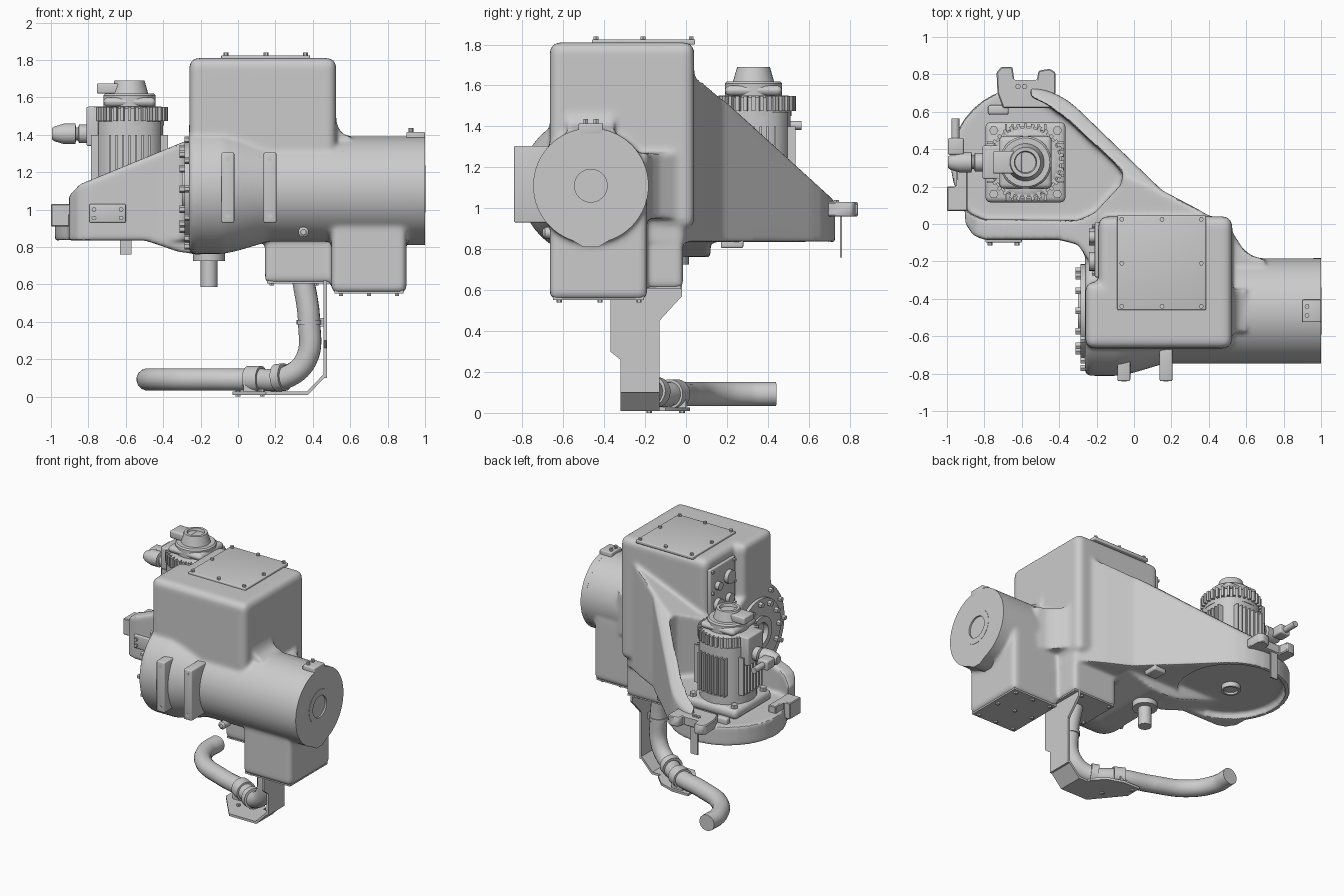
import bpy, bmesh
from math import pi, cos, sin, radians
from mathutils import Vector, Matrix

X, Y, Z = (1, 0, 0), (0, 1, 0), (0, 0, 1)


def finish(name, bm):
    bmesh.ops.recalc_face_normals(bm, faces=bm.faces[:])
    me = bpy.data.meshes.new(name)
    bm.to_mesh(me)
    bm.free()
    ob = bpy.data.objects.new(name, me)
    bpy.context.collection.objects.link(ob)
    return ob


def prism(name, pts, a, b, axis='z', bev=0.0, planes=(), seg=3):
    """Extrude a 2D outline between a and b; optionally slice off tops."""
    put = {'z': lambda p, t: (p[0], p[1], t), 'y': lambda p, t: (p[0], t, p[1]),
           'x': lambda p, t: (t, p[0], p[1])}[axis]
    bm = bmesh.new()
    f = bm.faces.new([bm.verts.new(put(p, a)) for p in pts])
    ext = bmesh.ops.extrude_face_region(bm, geom=[f])['geom']
    for v in ext:
        if isinstance(v, bmesh.types.BMVert):
            v.co = put({'z': (v.co.x, v.co.y), 'y': (v.co.x, v.co.z), 'x': (v.co.y, v.co.z)}[axis], b)
    # older extrudes drop the source face: close it again if open
    rim = [e for e in bm.edges if e.is_boundary]
    if rim:
        bmesh.ops.holes_fill(bm, edges=rim, sides=0)
    bmesh.ops.recalc_face_normals(bm, faces=bm.faces[:])
    for co, no in planes:
        bmesh.ops.bisect_plane(bm, geom=bm.verts[:] + bm.edges[:] + bm.faces[:],
                               plane_co=co, plane_no=no, clear_outer=True)
        bmesh.ops.holes_fill(bm, edges=[e for e in bm.edges if e.is_boundary], sides=0)
    if bev:
        bmesh.ops.bevel(bm, geom=bm.edges[:], offset=bev, segments=seg, profile=0.5,
                        affect='EDGES', clamp_overlap=True)
    return finish(name, bm)


def box(name, lo, hi, bev=0.0, seg=3):
    return prism(name, [(lo[0], lo[1]), (hi[0], lo[1]), (hi[0], hi[1]), (lo[0], hi[1])],
                 lo[2], hi[2], bev=bev, seg=seg)


def lathe(name, prof, c, axis=Z, n=48, closed=False):
    """Turn (radius, distance) pairs around an axis through c."""
    bm = bmesh.new()
    vs = [bm.verts.new((r, 0, t)) for r, t in prof]
    es = [bm.edges.new(p) for p in zip(vs, vs[1:])]
    if closed:
        es.append(bm.edges.new((vs[-1], vs[0])))
    bmesh.ops.spin(bm, geom=vs + es, cent=(0, 0, 0), axis=(0, 0, 1), angle=2 * pi, steps=n)
    bmesh.ops.remove_doubles(bm, verts=bm.verts[:], dist=1e-5)
    q = Vector(Z).rotation_difference(Vector(axis).normalized())
    bmesh.ops.transform(bm, verts=bm.verts[:], matrix=Matrix.Translation(c) @ q.to_matrix().to_4x4())
    return finish(name, bm)


def cyl(name, c, r, length, axis=Z, n=32):
    return lathe(name, [(0, 0), (r, 0), (r, length), (0, length)], c, axis, n)


def ring(name, c, r0, r1, length, axis=Z, n=48):
    return lathe(name, [(r0, 0), (r1, 0), (r1, length), (r0, length)], c, axis, n, True)


def select(obs):
    bpy.ops.object.select_all(action='DESELECT')
    for o in obs:
        o.select_set(True)
    bpy.context.view_layer.objects.active = obs[0]


def join(name, obs):
    select(obs)
    bpy.ops.object.join()
    obs[0].name = name
    return obs[0]


def bolts(name, places, axis, r=0.013, h=0.016):
    join(name, [cyl(name, p, r, h, axis, 6) for p in places])


def apply_mod(ob, kind, **kw):
    m = ob.modifiers.new(kind, kind)
    for k, v in kw.items():
        setattr(m, k, v)
    select([ob])
    bpy.ops.object.modifier_apply(modifier=m.name)


def cut(ob, cutter):
    cutter.hide_render = True
    apply_mod(ob, 'BOOLEAN', operation='DIFFERENCE', solver='EXACT', object=cutter)
    bpy.data.objects.remove(cutter)


# ---- cast housing: arm with sloped walls and motor pocket
mx, my = -0.58, 0.33
BY, BZ = -0.465, 1.11
arc = [(mx + 0.4 * cos(radians(a)), my + 0.4 * sin(radians(a))) for a in range(45, 216, 10)]
arm = prism('arm', [(0.52, -0.35), (0.51, -0.02), (0.34, 0.08), (0.15, 0.18)] + arc +
            [(-0.9, 0), (-0.86, -0.06), (-0.8, -0.085), (-0.4, -0.085), (-0.3, -0.11),
             (-0.24, -0.2), (-0.2, -0.35)], 0.835, 1.9, planes=[
    ((0, 0, 1.66), Z), ((0, 0.04, 1.66), (0, 0.91, 1)),
    ((-0.26, 0, 1.375), (-0.41, 0, 1)), ((-0.85, 0, 1.13), (-1.08, 0, 1))])
cut(arm, prism('pocket', [(-1.2, 0.15), (-0.94, 0.14), (-0.88, 0.06), (-0.8, 0.025), (-0.3, 0.02),
                          (-0.21, 0.06), (-0.07, 0.21), (-0.06, 0.27), (-0.11, 0.33), (-0.36, 0.56),
                          (-0.47, 0.64), (-0.55, 0.68), (-0.6, 0.95), (-1.2, 0.95)], 0.98, 2.2))
cut(arm, cyl('recess', (mx, my, 0.7), 0.365, 0.18))

# ---- rest of the casting, fused and softened into one skin
cast = [
    arm,
    box('body', (-0.19, -0.665, 0.9), (0.525, 0.04, 1.81), 0.045),
    box('body_column', (-0.26, -0.665, 0.9), (0.1, -0.31, 1.81), 0.045),
    lathe('barrel', [(0, -0.262), (0.335, -0.262), (0.347, -0.24), (0.347, -0.08), (0.33, 0),
                     (0.282, 0.16), (0.282, 0.99), (0, 0.99)], (0, BY, BZ), X, 64),
    box('leg', (0.5, -0.665, 0.555), (0.9, -0.19, 1.05), 0.03),
    box('small_leg', (0.145, -0.36, 0.61), (0.51, -0.015, 1.0), 0.02),
    prism('belly', [(-0.62, 0.87), (-0.45, 0.82), (-0.32, 0.775), (-0.2, 0.76), (-0.08, 0.765),
                    (0.15, 0.83), (0.15, 0.95), (-0.6, 0.95)], -0.085, 0.12, 'y'),
    prism('belly_inner', [(-0.24, 0.76), (-0.08, 0.765), (0.15, 0.83), (0.15, 0.95), (-0.24, 0.95)],
          -0.45, 0, 'y'),
    prism('side_fillet', [(0.5, -0.01), (0.53, -0.05), (0.58, -0.13), (0.63, -0.17), (0.7, -0.19),
                          (0.7, -0.4), (0.5, -0.4)], 0.95, 1.27),
    prism('top_fillet', [(0.5, 1.5), (0.525, 1.47), (0.54, 1.43), (0.56, 1.405), (0.6, 1.39),
                         (0.6, 1.3), (0.5, 1.3)], -0.58, -0.35, 'y'),
]
housing = join('cast_housing', cast)
apply_mod(housing, 'REMESH', mode='VOXEL', voxel_size=0.0125)
apply_mod(housing, 'SMOOTH', factor=0.5, iterations=8)
cut(housing, cyl('bore', (-0.6, BY, BZ), 0.08, 2))

# ---- barrel nose, tip and key block
ring('barrel_nose', (0.96, BY, BZ), 0.08, 0.282, 0.04, X, 64)
lathe('nose_ring', [(0.08, 0), (0.125, 0), (0.125, 0.042), (0.08, 0.042)], (0.96, BY, BZ), X, 48, True)
prism('nose_tip', [(-0.65, 0.9), (-0.5, 0.81), (-0.43, 0.81), (-0.28, 0.9), (-0.35, 0.95), (-0.58, 0.95)],
      0.9, 1.0, 'x')
box('key_block', (0.9, -0.525, 1.36), (1.0, -0.405, 1.415), 0.006)
bolts('key_bolts', [(0.925, y, 1.41) for y in (-0.49, -0.44)], Z, h=0.025)

# ---- covers with bolts
box('top_cover', (-0.09, -0.46, 1.80), (0.385, 0.045, 1.825), 0.006)
bolts('top_cover_bolts', [(x, y, 1.82) for x in (-0.065, 0.15, 0.36) for y in (-0.44, -0.21, 0.025)
                          if (x, y) != (0.15, -0.21)], Z, h=0.02)
box('leg_cover', (0.515, -0.65, 0.551), (0.885, -0.205, 0.57))
bolts('leg_bolts', [(x, y, 0.555) for x in (0.55, 0.7, 0.85) for y in (-0.62, -0.42, -0.23)], (0, 0, -1))
box('small_leg_cover', (0.155, -0.35, 0.606), (0.5, -0.025, 0.62))
bolts('small_leg_bolts', [(x, y, 0.61) for x in (0.18, 0.42) for y in (-0.32, -0.05)], (0, 0, -1))

# ---- left end: bearing cover and connection panel
ring('bearing_cover', (-0.285, BY, BZ), 0.08, 0.25, 0.05, X)
ring('bearing_hub', (-0.3, BY, BZ), 0.08, 0.125, 0.03, X)
bolts('bearing_bolts', [(-0.28, BY + 0.215 * cos(k * pi / 6), BZ + 0.215 * sin(k * pi / 6))
                        for k in range(12)], (-1, 0, 0), 0.02, 0.032)
bolts('flange_bolts', [(-0.255, BY + 0.305 * cos(k * pi / 6), BZ + 0.305 * sin(k * pi / 6))
                       for k in range(4, 11)], (-1, 0, 0), 0.018, 0.03)
box('side_panel', (-0.21, -0.285, 1.38), (-0.17, 0.01, 1.74), 0.008)
bolts('panel_bolts', [(-0.208, y, z) for y in (-0.265, -0.01) for z in (1.4, 1.56, 1.72)], (-1, 0, 0))
for i, (y, z, r) in enumerate([(-0.2, 1.62, 0.05), (-0.07, 1.6, 0.03), (-0.2, 1.46, 0.035), (-0.07, 1.46, 0.045)]):
    cyl(f'panel_port_{i}', (-0.2, y, z), r, 0.04, (-1, 0, 0), 20)

# ---- front pads and plug
for i, x in enumerate((-0.088, 0.137)):
    box(f'front_pad_{i}', (x, -0.84, 0.93), (x + 0.068, -0.6, 1.305), 0.008)
    bolts(f'front_pad_bolts_{i}', [(x + 0.034, -0.83, z) for z in (0.965, 1.27)], (0, -1, 0), 0.014, 0.011)
lathe('drain_plug', [(0, 0), (0.028, 0), (0.028, 0.07), (0.015, 0.08), (0, 0.08)], (0.35, -0.62, 0.88), (0, -1, 0), 16)

# ---- arm fittings
box('arm_pad', (-0.795, -0.1, 0.93), (-0.6, -0.06, 1.03), 0.008)
bolts('arm_pad_bolts', [(x, -0.098, z) for x in (-0.77, -0.625) for z in (0.955, 1.0)], (0, -1, 0))
prism('side_block', [(-1.0, 0.07), (-0.89, 0.07), (-0.89, 0.3), (-0.95, 0.3), (-0.95, 0.2), (-1.0, 0.2)],
      0.91, 1.03, bev=0.005, seg=1)
prism('end_clip', [(-0.7, 0.62), (-0.44, 0.62), (-0.42, 0.7), (-0.42, 0.81), (-0.45, 0.83), (-0.51, 0.82),
                   (-0.52, 0.77), (-0.64, 0.77), (-0.65, 0.84), (-0.71, 0.84), (-0.735, 0.81), (-0.73, 0.7)],
      0.96, 1.03, bev=0.006, seg=1)
bolts('clip_bolts', [(x, 0.735, 1.025) for x in (-0.62, -0.585)], Z, 0.015)
box('clip_tab', (-0.63, 0.752, 0.76), (-0.57, 0.762, 0.97))
box('arm_boss', (-0.78, 0.585, 0.96), (-0.67, 0.635, 1.02), 0.012)
lathe('pulley_hub', [(0, 0), (0.05, 0), (0.05, -0.015), (0.065, -0.015), (0.065, 0.05), (0, 0.05)], (mx, my, 0.86))
box('lower_pad', (-0.05, 0.17, 0.805), (0.05, 0.28, 0.85), 0.01)
lathe('drain_stub', [(0, 0.585), (0.045, 0.585), (0.045, 0.725), (0.085, 0.725), (0.085, 0.8), (0, 0.8)],
      (-0.155, -0.07, 0))

# ---- motor
box('motor_base', (mx - 0.215, my - 0.215, 0.975), (mx + 0.215, my + 0.215, 1.05), 0.03)
bolts('motor_base_bolts', [(mx + a * 0.17, my + b * 0.17, 1.045) for a in (-1, 1) for b in (-1, 1)], Z, 0.025, 0.03)
cyl('motor_collar', (mx, my, 1.04), 0.195, 0.07)
prism('motor_body', [(mx + 0.187 * cos(a) * k, my + 0.187 * sin(a) * k) for i in range(16)
                     for a in [(i + 0.5) * pi / 8] for k in [1.06 if i % 4 in (1, 2) else 0.98]], 1.08, 1.47)
ribs = []
for s in (-1, 1):
    for k in range(-3, 4):
        d = k * 0.035
        ribs.append(box('rib', (mx + d - 0.006, my + s * 0.185 - 0.02, 1.12), (mx + d + 0.006, my + s * 0.185 + 0.02, 1.4)))
        ribs.append(box('rib', (mx + s * 0.185 - 0.02, my + d - 0.006, 1.12), (mx + s * 0.185 + 0.02, my + d + 0.006, 1.4)))
join('motor_ribs', ribs)
lathe('fan_shroud', [(0, 1.45), (0.185, 1.45), (0.185, 1.54), (0.17, 1.55), (0.14, 1.55), (0.14, 1.61), (0.13, 1.62),
                     (0.1, 1.62), (0.08, 1.69), (0.06, 1.69), (0.055, 1.67), (0, 1.67)], (mx, my, 0))
teeth = []
for k in range(32):
    t = box('tooth', (0.17, -0.009, 1.475), (0.207, 0.009, 1.548))
    t.data.transform(Matrix.Translation((mx, my, 0)) @ Matrix.Rotation(k * pi / 16, 4, 'Z'))
    teeth.append(t)
join('fan_fins', teeth)
box('motor_lever', (-0.755, 0.27, 1.62), (-0.6, 0.39, 1.675), 0.01)
box('cap_lug', (-0.72, 0.19, 1.55), (-0.44, 0.47, 1.6), 0.04)

# ---- motor plug and side outlet
box('terminal_box', (-0.81, 0.24, 1.34), (-0.7, 0.42, 1.55), 0.01)
lathe('plug', [(0, 0), (0.05, 0), (0.05, 0.05), (0.035, 0.055), (0.035, 0.065), (0.055, 0.07), (0.055, 0.13),
               (0.04, 0.18), (0.03, 0.195), (0, 0.195)], (-0.8, my, 1.405), (-1, 0, 0), 24)
box('outlet_block', (-0.995, 0.37, 1.37), (-0.91, 0.46, 1.44), 0.01)
cyl('outlet_pin', (-0.955, 0.36, 1.405), 0.022, 0.205, Y, 20)

# ---- hose
cu = bpy.data.curves.new('hose', 'CURVE')
cu.dimensions = '3D'
cu.bevel_depth, cu.bevel_resolution, cu.use_fill_caps = 0.06, 6, True
path = [(0.345, -0.21, 0.65), (0.38, -0.22, 0.4), (0.365, -0.21, 0.2), (0.26, -0.17, 0.105), (0.08, -0.055, 0.092),
        (-0.15, 0.02, 0.092), (-0.37, 0.13, 0.092), (-0.475, 0.3, 0.092), (-0.48, 0.44, 0.092)]
sp = cu.splines.new('BEZIER')
sp.bezier_points.add(len(path) - 1)
for p, co in zip(sp.bezier_points, path):
    p.co = co
    p.handle_left_type = p.handle_right_type = 'AUTO'
hose = bpy.data.objects.new('hose', cu)
bpy.context.collection.objects.link(hose)
select([hose])
bpy.ops.object.convert(target='MESH')

# ---- hose clamps and bracket
ring('hose_clamp_a', (0.125, -0.08, 0.092), 0.055, 0.072, 0.08, (-0.88, 0.45, 0))
ring('hose_clamp_b', (0.25, -0.165, 0.105), 0.055, 0.074, 0.05, (-0.85, 0.5, -0.1))
ring('hose_clamp_c', (0.38, -0.22, 0.385), 0.055, 0.066, 0.025, Z)
box('clamp_link', (0.43, -0.24, 0.375), (0.47, -0.2, 0.42))
prism('bracket_plate', [(-0.37, 0.62), (-0.37, 0.3), (-0.32, 0.26), (-0.32, 0.1), (-0.13, 0.1), (-0.13, 0.45),
                        (-0.02, 0.57), (-0.02, 0.62)], 0.458, 0.475, 'x')
prism('bracket_foot', [(0.475, 0.115), (0.375, 0.01), (0.25, 0.01), (0.25, 0.027), (0.368, 0.027), (0.458, 0.12)],
      -0.32, -0.13, 'y')
prism('bracket_base', [(0.3, -0.32), (0.3, -0.1), (0.22, -0.02), (0.1, 0.02), (-0.03, 0.02), (-0.03, -0.1), (0.15, -0.32)],
      0.01, 0.027)
box('clamp_saddle', (0.03, -0.11, 0.02), (0.12, 0.0, 0.07))
bolts('bracket_bolts', [(0.0, -0.02, 0.012), (0.13, -0.18, 0.012)], (0, 0, -1), 0.014, 0.012)
bolts('clamp_bolts', [(0.0, -0.02, 0.025), (0.13, -0.18, 0.025)], Z, 0.014)

select([o for o in bpy.context.scene.objects if o.type == 'MESH'])
bpy.ops.object.shade_smooth_by_angle(angle=radians(35))
